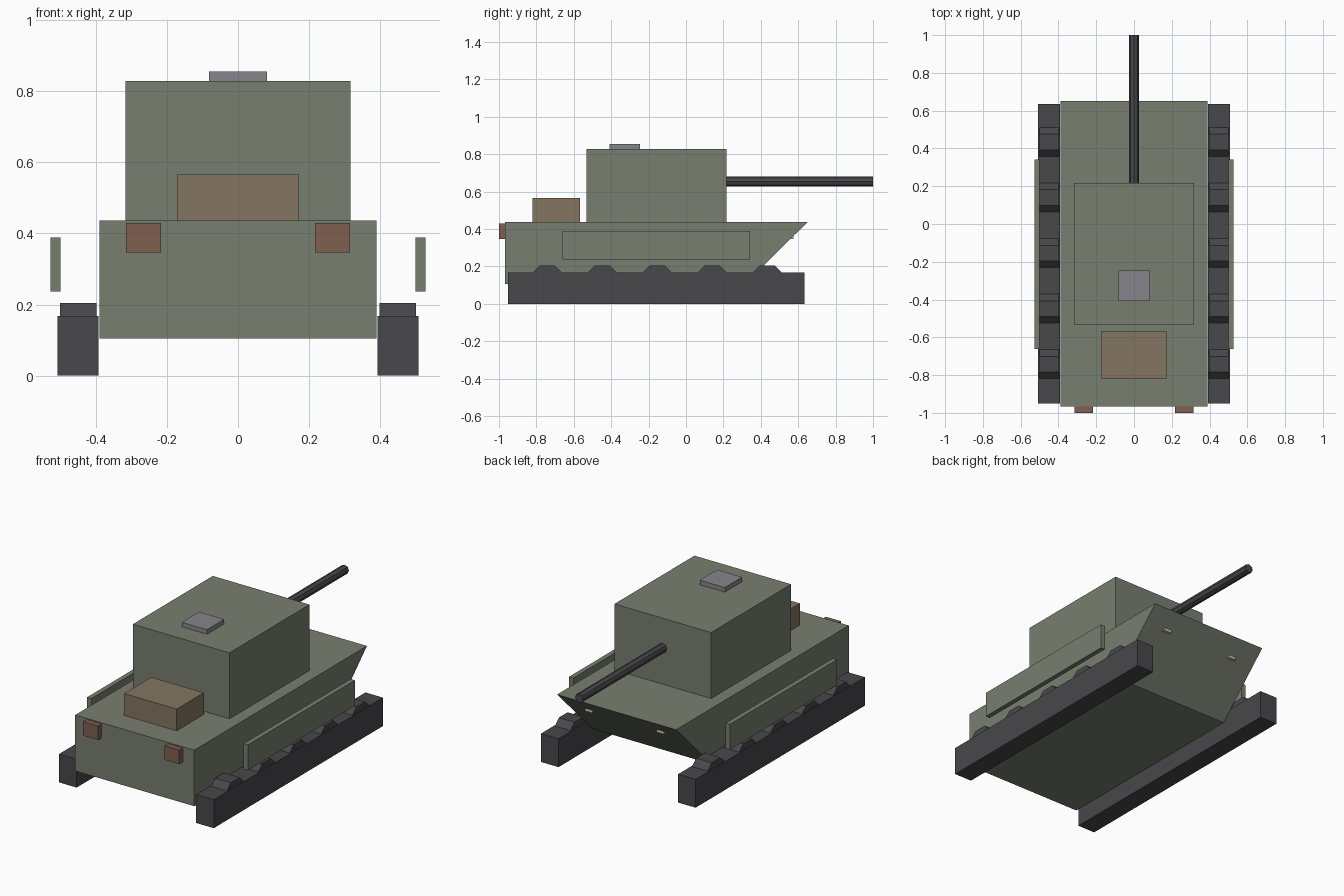
import bpy, bmesh, math

if "Cube" in bpy.data.objects:
    bpy.data.objects.remove(bpy.data.objects["Cube"])


def material(name, rgb):
    m = bpy.data.materials.new(name)
    m.diffuse_color = (*rgb, 1)
    m.use_nodes = True
    m.node_tree.nodes["Principled BSDF"].inputs["Base Color"].default_value = m.diffuse_color
    return m


OLIVE = material("olive", (0.19, 0.21, 0.16))
DARK = material("dark_metal", (0.065, 0.065, 0.07))
STEEL = material("steel", (0.24, 0.24, 0.26))
TAN = material("tan", (0.23, 0.18, 0.12))
RUST = material("rust", (0.21, 0.115, 0.08))
CREAM = material("cream", (0.6, 0.57, 0.42))


def finish(name, bm, mat):
    bmesh.ops.recalc_face_normals(bm, faces=bm.faces)
    me = bpy.data.meshes.new(name)
    bm.to_mesh(me)
    bm.free()
    me.materials.append(mat)
    ob = bpy.data.objects.new(name, me)
    bpy.context.collection.objects.link(ob)
    return ob


def prism(name, profile, x0, x1, mat):
    """Extrude a (y, z) profile from x0 to x1."""
    bm = bmesh.new()
    face = bm.faces.new([bm.verts.new((x0, y, z)) for y, z in profile])
    ext = bmesh.ops.extrude_face_region(bm, geom=[face])
    verts = [g for g in ext["geom"] if isinstance(g, bmesh.types.BMVert)]
    bmesh.ops.translate(bm, verts=verts, vec=(x1 - x0, 0, 0))
    return finish(name, bm, mat)


def box(name, x, y, z, mat):
    return prism(name, [(y[0], z[0]), (y[1], z[0]), (y[1], z[1]), (y[0], z[1])], x[0], x[1], mat)


def octagon(cy, cz, r):
    return [(cy + r * math.cos(math.radians(22.5 + 45 * i)),
             cz + r * math.sin(math.radians(22.5 + 45 * i))) for i in range(8)]


# Hull with undercut nose
prism("hull", [(-0.967, 0.105), (0.315, 0.105), (0.65, 0.437), (-0.967, 0.437)], -0.39, 0.39, OLIVE)

# Turret, hatch and stowage crate
box("turret", (-0.317, 0.317), (-0.532, 0.217), (0.437, 0.828), OLIVE)
box("hatch", (-0.082, 0.082), (-0.408, -0.246), (0.828, 0.855), STEEL)
box("stowage_crate", (-0.172, 0.172), (-0.82, -0.566), (0.437, 0.566), TAN)

# Gun barrel along y
bm = bmesh.new()
bmesh.ops.create_cone(bm, cap_ends=True, segments=8, radius1=0.027, radius2=0.027, depth=0.80)
barrel = finish("gun_barrel", bm, DARK)
barrel.rotation_euler.x = math.pi / 2
barrel.location = (0, 0.60, 0.653)

# Running gear, side plates and lamps on both sides
for s, side in ((-1, "left"), (1, "right")):
    box(f"track_{side}", (s * 0.392, s * 0.507), (-0.951, 0.634), (0, 0.168), DARK)
    for i in range(5):
        prism(f"road_wheel_{side}_{i + 1}", octagon(-0.742 + 0.294 * i, 0.104, 0.108),
              s * 0.398, s * 0.501, DARK)
    box(f"side_plate_{side}", (s * 0.499, s * 0.527), (-0.661, 0.341), (0.237, 0.388), OLIVE)
    box(f"tail_box_{side}", (s * 0.217, s * 0.315), (-1.0, -0.96), (0.347, 0.43), RUST)
    box(f"headlight_{side}", (s * 0.21, s * 0.26), (0.53, 0.575), (0.346, 0.366), CREAM)
